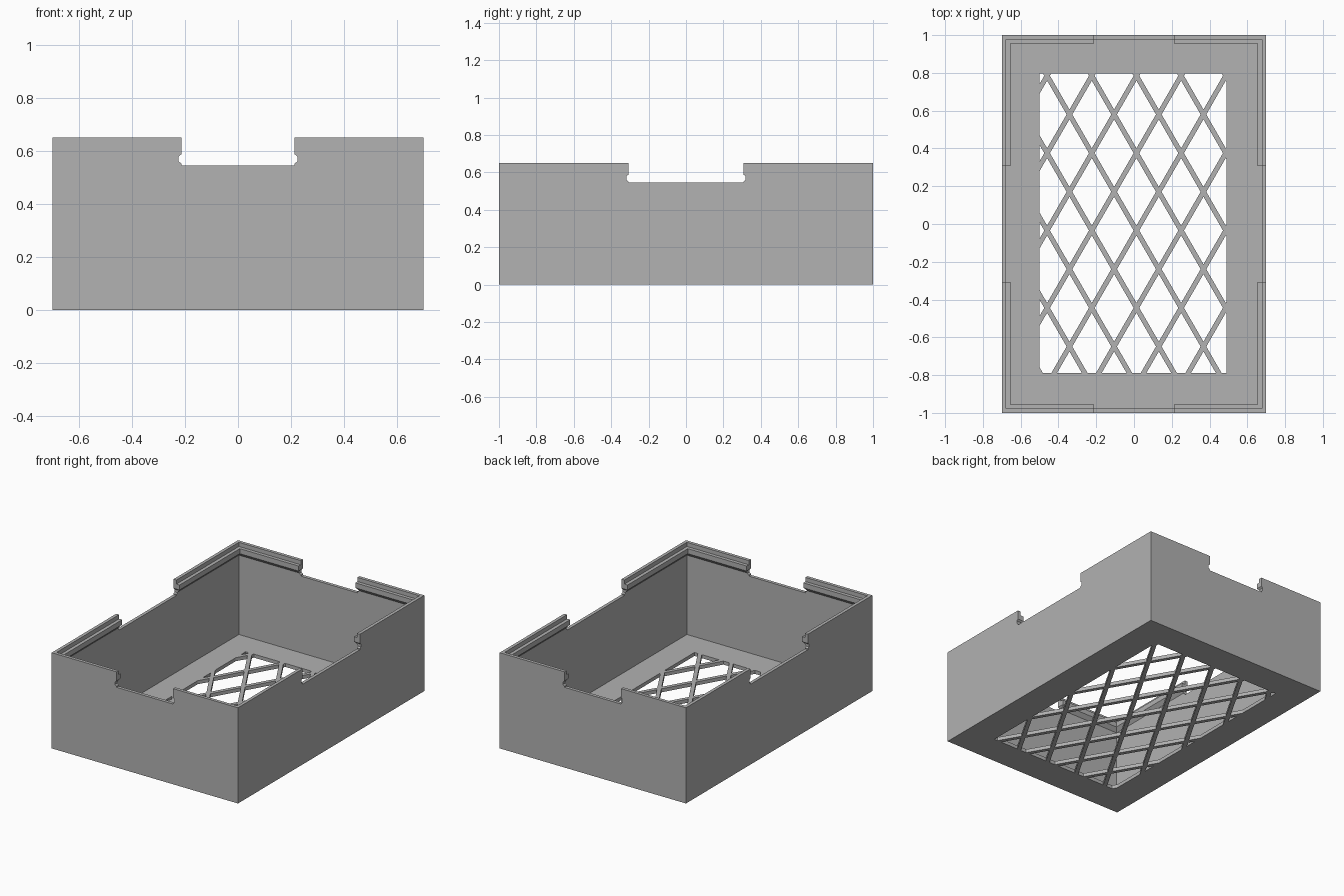
import bpy, bmesh
from mathutils import Vector

if "Cube" in bpy.data.objects:
    bpy.data.objects.remove(bpy.data.objects["Cube"], do_unlink=True)

HALF_X, HALF_Y, HEIGHT = 0.70, 1.0, 0.65
FLOOR = 0.024
NOTCH_Z = 0.545

grey = bpy.data.materials.new("plain grey")
grey.use_nodes = True
grey.diffuse_color = (0.445, 0.445, 0.445, 1)
grey.node_tree.nodes["Principled BSDF"].inputs["Base Color"].default_value = grey.diffuse_color


def make_object(name, bm):
    bmesh.ops.recalc_face_normals(bm, faces=bm.faces)
    mesh = bpy.data.meshes.new(name)
    bm.to_mesh(mesh)
    bm.free()
    mesh.materials.append(grey)
    obj = bpy.data.objects.new(name, mesh)
    bpy.context.scene.collection.objects.link(obj)
    return obj


def extrude(bm, faces, offset):
    geom = bmesh.ops.extrude_face_region(bm, geom=faces)["geom"]
    verts = [g for g in geom if isinstance(g, bmesh.types.BMVert)]
    bmesh.ops.translate(bm, verts=verts, vec=offset)


def cut(target, cutter):
    cutter.hide_render = True
    mod = target.modifiers.new("cut", "BOOLEAN")
    mod.operation = "DIFFERENCE"
    mod.solver = "EXACT"
    mod.object = cutter
    bpy.context.view_layer.objects.active = target
    bpy.ops.object.modifier_apply(modifier=mod.name)
    bpy.data.objects.remove(cutter, do_unlink=True)


# Tray: rectangles lofted up the outside, over the stepped snap lip, down inside
wall, lip = 0.022, 0.045
profile = [(0, 0), (0, HEIGHT), (wall, HEIGHT), (wall, 0.622), (lip, 0.622),
           (lip, 0.588), (wall, 0.563), (wall, FLOOR)]
bm = bmesh.new()
rings = []
for inset, z in profile:
    x, y = HALF_X - inset, HALF_Y - inset
    rings.append([bm.verts.new((sx * x, sy * y, z))
                  for sx, sy in ((-1, -1), (1, -1), (1, 1), (-1, 1))])
for a, b in zip(rings, rings[1:]):
    for i in range(4):
        j = (i + 1) % 4
        bm.faces.new((a[i], a[j], b[j], b[i]))
bm.faces.new(rings[0])
bm.faces.new(rings[-1])
tray = make_object("tray", bm)


# Notches through opposite walls, each end with a small clip groove
def notch_cutter(half_width, along_y):
    groove = half_width + 0.011
    side = [(half_width, NOTCH_Z), (half_width, 0.552), (groove, 0.56),
            (groove, 0.578), (half_width, 0.588), (half_width, HEIGHT + 0.1)]
    outline = side + [(-u, z) for u, z in reversed(side)]
    bm = bmesh.new()
    reach = 1.2
    face = bm.faces.new([bm.verts.new((u, -reach, z) if along_y else (-reach, u, z))
                         for u, z in outline])
    extrude(bm, [face], Vector((0, 2 * reach, 0) if along_y else (2 * reach, 0, 0)))
    return make_object("notch_cutter", bm)


cut(tray, notch_cutter(0.213, True))
cut(tray, notch_cutter(0.308, False))

# Vent lattice: diamond holes clipped to a rectangular opening
STEP_X, STEP_Y = 0.2365, 0.4096
BAR = 0.026
shrink = 1 - BAR / (STEP_X * 0.866)
bm = bmesh.new()
for row in range(-6, 7):
    for col in range(-4, 5):
        cx = 0.013 + STEP_X * (col + 0.5 * (row % 2))
        cy = 0.58 - 0.4096 + STEP_Y * 0.5 * row
        dx, dy = STEP_X / 2 * shrink, STEP_Y / 2 * shrink
        bm.faces.new([bm.verts.new((cx + u * dx, cy + v * dy, -0.05))
                      for u, v in ((1, 0), (0, 1), (-1, 0), (0, -1))])
for point, normal in (((-0.5, 0, 0), (-1, 0, 0)), ((0.49, 0, 0), (1, 0, 0)),
                      ((0, -0.79, 0), (0, -1, 0)), ((0, 0.797, 0), (0, 1, 0))):
    bmesh.ops.bisect_plane(bm, geom=bm.verts[:] + bm.edges[:] + bm.faces[:],
                           plane_co=point, plane_no=normal, clear_outer=True)
extrude(bm, bm.faces[:], Vector((0, 0, 0.15)))
cut(tray, make_object("vent_cutter", bm))
